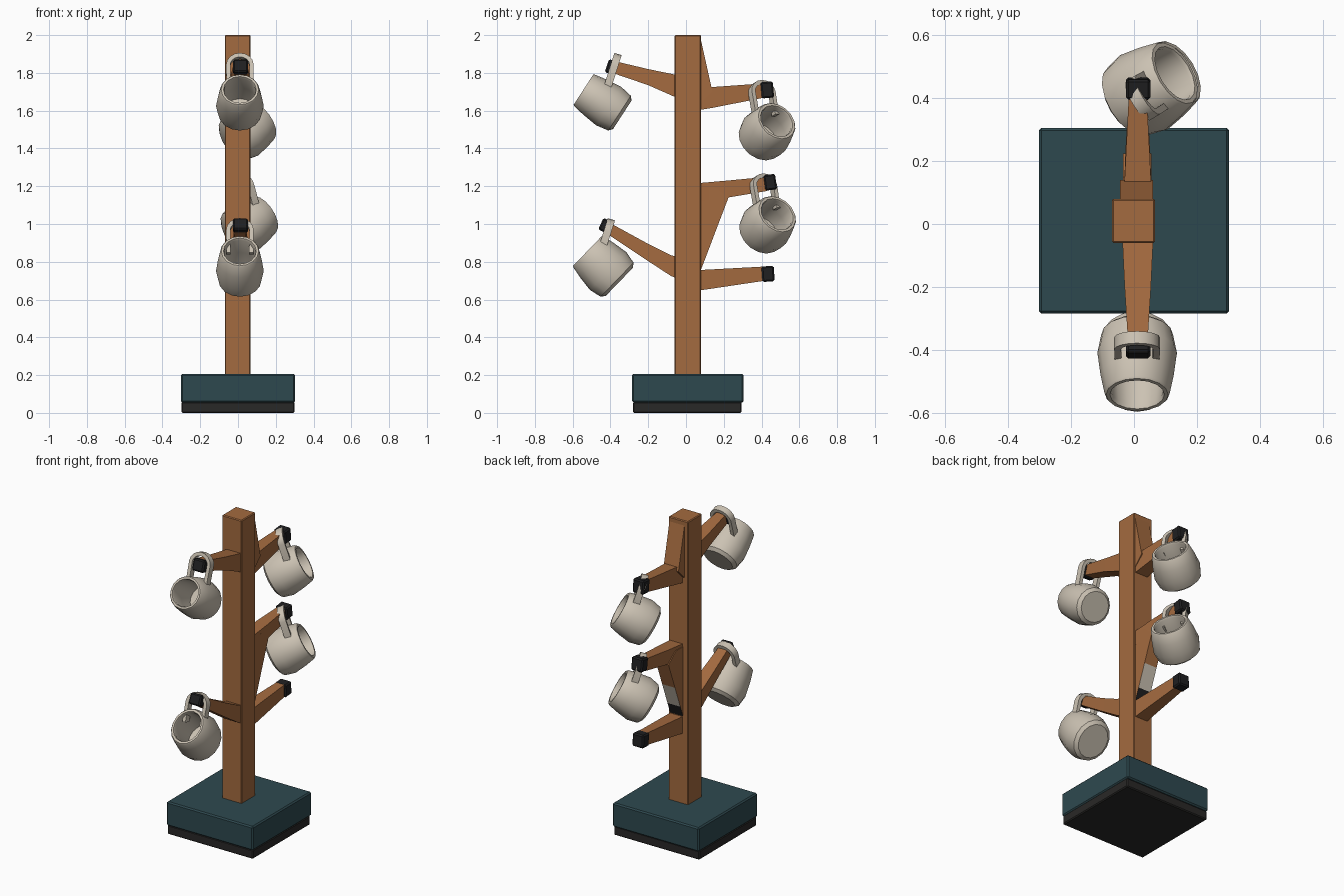
import bpy, bmesh, math
from mathutils import Vector, Matrix

if "Cube" in bpy.data.objects:
    bpy.data.objects.remove(bpy.data.objects["Cube"])


def material(name, rgb):
    m = bpy.data.materials.new(name)
    m.diffuse_color = (*rgb, 1)
    m.use_nodes = True
    m.node_tree.nodes["Principled BSDF"].inputs["Base Color"].default_value = m.diffuse_color
    return m


WOOD = material("warm wood", (0.37, 0.145, 0.05))
TEAL = material("dark teal", (0.027, 0.066, 0.078))
RUBBER = material("dark rubber", (0.022, 0.021, 0.02))
BLACK = material("black cap", (0.014, 0.014, 0.015))
CREAM = material("cream ceramic", (0.60, 0.54, 0.45))


def finish(bm, name, *mats, bevel=0.0, smooth=None):
    bmesh.ops.recalc_face_normals(bm, faces=bm.faces)
    me = bpy.data.meshes.new(name)
    bm.to_mesh(me)
    bm.free()
    for m in mats:
        me.materials.append(m)
    ob = bpy.data.objects.new(name, me)
    bpy.context.collection.objects.link(ob)
    if bevel:
        b = ob.modifiers.new("bevel", "BEVEL")
        b.width = bevel
        b.segments = 1
    if smooth:
        bpy.ops.object.select_all(action="DESELECT")
        bpy.context.view_layer.objects.active = ob
        ob.select_set(True)
        bpy.ops.object.shade_smooth_by_angle(angle=math.radians(smooth))
    return ob


def loft(rings, closed_ends=True):
    """Skin a list of point rings into a tube."""
    bm = bmesh.new()
    vs = [[bm.verts.new(p) for p in r] for r in rings]
    n = len(vs[0])
    for a, b in zip(vs, vs[1:]):
        for i in range(n):
            j = (i + 1) % n
            bm.faces.new((a[i], a[j], b[j], b[i]))
    if closed_ends:
        bm.faces.new(vs[0])
        bm.faces.new(vs[-1])
    return bm


def box(name, lo, hi, mat, bevel=0.0, tilt=0.0):
    lo, hi = Vector(lo), Vector(hi)
    bm = bmesh.new()
    mtx = (Matrix.Translation((lo + hi) / 2) @ Matrix.Rotation(math.radians(tilt), 4, "X")
           @ Matrix.Diagonal((*(hi - lo), 1)))
    bmesh.ops.create_cube(bm, size=1, matrix=mtx)
    return finish(bm, name, mat, bevel=bevel)


def prism(x0, x1, yz):
    return loft([[(x, y, z) for y, z in yz] for x in (x0, x1)])


# Base and trunk
box("base_pad", (-0.30, -0.28, 0), (0.30, 0.295, 0.058), RUBBER, 0.006)
box("base_block", (-0.303, -0.285, 0.055), (0.303, 0.305, 0.207), TEAL, 0.008)
box("trunk", (-0.07, -0.06, 0.19), (0.067, 0.08, 2.0), WOOD, 0.005)


# Arms: stations of (y, low z, high z, half width)
def arm(name, stations):
    rings = []
    for y, lo, hi, w in stations:
        rings.append([(0.012 - w, y, lo), (0.012 + w, y, lo),
                      (0.012 + w, y, hi), (0.012 - w, y, hi)])
    finish(loft(rings), name, WOOD)


arm("front_upper_arm", [(-0.03, 1.66, 1.785, 0.05), (-0.20, 1.735, 1.82, 0.042),
                        (-0.39, 1.80, 1.865, 0.03)])
arm("front_lower_arm", [(-0.03, 0.705, 0.82, 0.05), (-0.08, 0.725, 0.835, 0.047),
                        (-0.21, 0.81, 0.90, 0.04), (-0.42, 0.95, 1.015, 0.03)])
arm("back_upper_arm", [(0.05, 1.60, 1.72, 0.045), (0.14, 1.615, 1.725, 0.042),
                       (0.42, 1.67, 1.745, 0.028)])
arm("back_middle_arm", [(0.05, 1.12, 1.215, 0.045), (0.22, 1.14, 1.23, 0.04),
                        (0.43, 1.175, 1.25, 0.028)])
arm("back_lower_arm", [(0.05, 0.645, 0.755, 0.045), (0.42, 0.70, 0.775, 0.028)])

# Bracing wedges behind the trunk
finish(prism(-0.045, 0.06, [(0.06, 1.99), (0.08, 1.97), (0.14, 1.70), (0.06, 1.62)]),
       "upper_wedge", WOOD)
bm = prism(-0.035, 0.055, [(0.06, 1.20), (0.15, 1.20), (0.225, 1.14), (0.16, 0.97),
                           (0.107, 0.83), (0.08, 0.76), (0.06, 0.76)])
bm.normal_update()
for f in bm.faces:  # pale and black patch low on the sloping face
    c = f.calc_center_median()
    if len(f.verts) == 4 and 0.08 < c.y < 0.15 and c.z < 0.97:
        f.material_index = 2 if c.z < 0.83 else 1
finish(bm, "middle_wedge", WOOD, CREAM, BLACK)

# End caps: (name, y range, z range, tilt)
for name, y0, y1, z0, z1, tilt in [
        ("front_upper_cap", -0.42, -0.375, 1.795, 1.868, -18),
        ("front_lower_cap", -0.453, -0.405, 0.958, 1.026, -25),
        ("back_upper_cap", 0.398, 0.463, 1.667, 1.753, 5),
        ("back_middle_cap", 0.415, 0.477, 1.18, 1.262, 8),
        ("back_lower_cap", 0.402, 0.467, 0.695, 0.777, 4)]:
    box(name, (-0.026, y0, z0), (0.052, y1, z1), BLACK, 0.008, tilt)


# Mugs: turned body with a hollow, and an arched handle hooked over the arm
PROFILE = [(0, 0.0), (0, 0.092), (0.07, 0.112), (0.35, 0.124), (0.7, 0.114),
           (0.97, 0.102), (1, 0.097), (1, 0.085), (0.95, 0.081), (0.5, 0.092),
           (0.12, 0.085), (0.1, 0.0)]
SIDES = 16


def mug(name, mouth, heading, elev, length, sx, sz, top):
    h, e = math.radians(heading), math.radians(elev)
    axis = Vector((math.cos(h) * math.cos(e), math.sin(h) * math.cos(e), math.sin(e)))
    side = Vector((-math.sin(h), math.cos(h), 0))
    up = axis.cross(side)
    base = Vector(mouth) - axis * length
    rings = []
    for t, r in PROFILE:
        rings.append([base + axis * t * length
                      + side * (r * sx * math.cos(a)) + up * (r * sz * math.sin(a))
                      for a in (2 * math.pi * i / SIDES for i in range(SIDES))])
    bm = loft(rings, False)
    bmesh.ops.remove_doubles(bm, verts=bm.verts, dist=0.0005)
    finish(bm, name, CREAM, smooth=35)
    # handle
    u = Vector((-0.3 * math.cos(h), -0.3 * math.sin(h), 0.95)).normalized()
    w = side.cross(u)
    path = [(0.06, -0.19)]
    for i in range(9):
        a = math.pi * i / 8
        path.append((0.062 * math.cos(a), -0.066 + 0.055 * math.sin(a)))
    path.append((-0.06, -0.19))
    rings = []
    for i, (px, pz) in enumerate(path):
        q, s = path[max(i - 1, 0)], path[min(i + 1, len(path) - 1)]
        d = Vector((s[0] - q[0], s[1] - q[1])).normalized()
        nx, nz = d.y * 0.011, -d.x * 0.011
        c = Vector(top) + side * px + u * pz
        n = side * nx + u * nz
        rings.append([c + n + w * 0.02, c + n - w * 0.02, c - n - w * 0.02, c - n + w * 0.02])
    finish(loft(rings), name + "_handle", CREAM, smooth=35)


mug("front_upper_mug", (0.01, -0.543, 1.711), -90, 33, 0.245, 1.02, 0.98, (0.01, -0.36, 1.90))
mug("front_lower_mug", (0.01, -0.522, 0.857), -90, 44, 0.235, 1.02, 1.12, (0.01, -0.395, 1.025))
mug("back_upper_mug", (0.13, 0.48, 1.545), 31, 30, 0.215, 1.12, 1.12, (0.012, 0.392, 1.757))
mug("back_middle_mug", (0.14, 0.483, 1.052), 31, 30, 0.215, 1.12, 1.12, (0.016, 0.40, 1.262))
